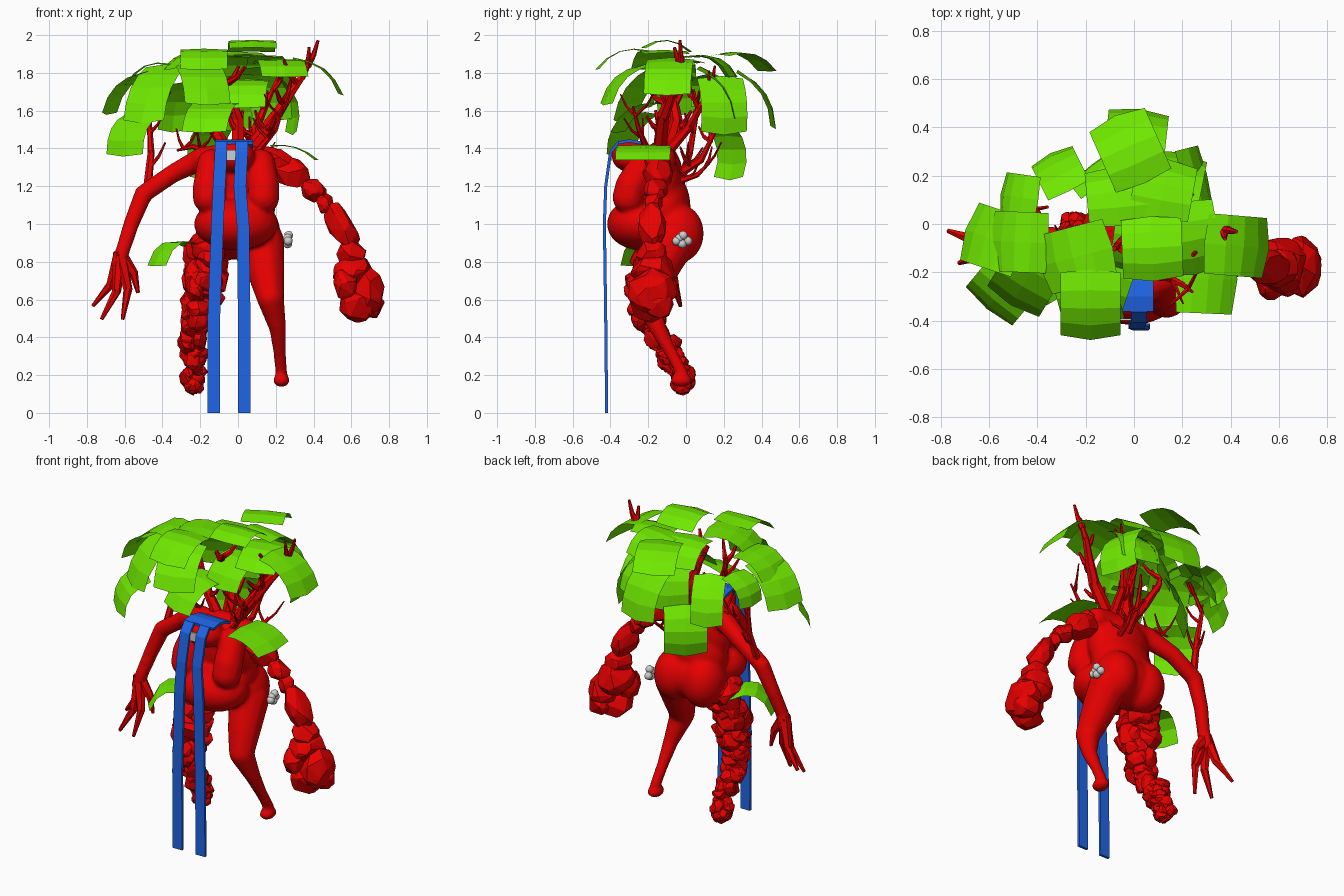
import bpy, bmesh, math, random
from mathutils import Vector, Matrix

random.seed(4)
cube = bpy.data.objects.get("Cube")
if cube:
    bpy.data.objects.remove(cube)


def material(name, *rgb):
    mat = bpy.data.materials.new(name)
    mat.use_nodes = True
    mat.diffuse_color = (*rgb, 1)
    mat.node_tree.nodes["Principled BSDF"].inputs["Base Color"].default_value = (*rgb, 1)
    return mat


RED = material("red", .8, 0, 0)
GREEN = material("leaf green", .16, .8, 0)
BLUE = material("ribbon blue", .014, .13, .8)
GREY = material("silver grey", .62, .62, .62)


def finish(name, bm, mat, smooth=False):
    mesh = bpy.data.meshes.new(name)
    bm.to_mesh(mesh)
    bm.free()
    mesh.materials.append(mat)
    for poly in mesh.polygons:
        poly.use_smooth = smooth
    obj = bpy.data.objects.new(name, mesh)
    bpy.context.collection.objects.link(obj)
    return obj


def ellipsoid(bm, center, radii, detail=3):
    matrix = Matrix.Translation(center) @ Matrix.Diagonal((*radii, 1))
    bmesh.ops.create_icosphere(bm, subdivisions=detail, radius=1, matrix=matrix)


def along(points, steps):
    """Interpolate between path points of position and radius."""
    for a, b in zip(points, points[1:]):
        for i in range(steps):
            yield Vector(a).lerp(Vector(b), i / steps)
    yield Vector(points[-1])


def limb(bm, points):
    for p in along(points, 10):
        ellipsoid(bm, p[:3], [p[3]] * 3, 2)


def rock(bm, center, radii, tilt=0):
    """A faceted stone: the hull of random points on an ellipsoid."""
    turn = Matrix.Rotation(tilt, 3, 'Y')
    verts = []
    for _ in range(32):
        d = Vector([random.gauss(0, 1) for _ in range(3)]).normalized()
        verts.append(bm.verts.new(Vector(center) + turn @ Vector([a * r * 1.1 for a, r in zip(d, radii)])))
    hull = bmesh.ops.convex_hull(bm, input=verts)
    inside = {g for g in hull["geom_interior"] if isinstance(g, bmesh.types.BMVert)}
    bmesh.ops.delete(bm, geom=list(inside), context='VERTS')


def twig(bm, points, r0, r1):
    """Tapered six-sided branch."""
    n = len(points) - 1
    for i in range(n):
        a, b = Vector(points[i]), Vector(points[i + 1])
        d = b - a
        matrix = Matrix.Translation((a + b) / 2) @ d.to_track_quat('Z', 'Y').to_matrix().to_4x4()
        bmesh.ops.create_cone(bm, cap_ends=True, segments=6, depth=d.length + r1, matrix=matrix,
                              radius1=r0 + (r1 - r0) * i / n, radius2=r0 + (r1 - r0) * (i + 1) / n)


def branch(bm, points, r):
    """A twig with random forks."""
    twig(bm, points, r, r * .3)
    for a, b in zip(points[:-1], points[1:]):
        start = Vector(a).lerp(Vector(b), .6)
        for _ in range(2):
            side = Vector((random.uniform(-.1, .1), random.uniform(-.1, .1), random.uniform(.04, .1)))
            twig(bm, [start, start + side * .6, start + side + Vector((0, 0, .03))], r * .5, r * .2)


def leaf(name, data, width=.25, sag=.05):
    """Bent sheet from base to tip with slightly pointed ends."""
    base, tip = Vector(data[:3]), Vector(data[3:])
    run = tip - base
    side = run.cross(Vector((0, 0, 1))).normalized()
    lift = side.cross(run).normalized()
    bm = bmesh.new()
    rows = []
    for i in range(5):
        t = i / 4
        mid = base + run * t + lift * sag * 4 * t * (1 - t)
        rows.append([bm.verts.new(mid + side * s * width / 2
                                  + (lift * .004 + run * .12 * (t - .4)) * (1 - abs(s)))
                     for s in (-1, 0, 1)])
    for a, b in zip(rows, rows[1:]):
        for j in range(2):
            bm.faces.new((a[j], b[j], b[j + 1], a[j + 1]))
    finish(name, bm, GREEN)


def ribbon(name, points, width):
    bm = bmesh.new()
    rows = [[bm.verts.new((x + s * width / 2, y, z)) for s in (-1, 1)] for x, y, z in points]
    for a, b in zip(rows, rows[1:]):
        bm.faces.new((a[0], b[0], b[1], a[1]))
    solid = finish(name, bm, BLUE).modifiers.new("thickness", 'SOLIDIFY')
    solid.thickness = .016
    solid.offset = 0


# Soft body: torso, head, one leg and one arm fused into a single skin
bm = bmesh.new()
ellipsoid(bm, (0, -.14, 1.22), (.21, .13, .22))
ellipsoid(bm, (0, -.11, 1.09), (.2, .135, .2))
ellipsoid(bm, (-.01, -.24, 1), (.225, .18, .14))
ellipsoid(bm, (0, -.08, .96), (.22, .155, .15))
ellipsoid(bm, (-.02, -.3, 1.36), (.11, .095, .085))
for side, x in ((-1, -.155), (1, .135)):
    limb(bm, [(x * .9, -.22, 1.32, .08), (x, -.29, 1.2, .088), (x, -.305, 1.14, .088)])
    ellipsoid(bm, (side * .1, -.045, .95), (.125, .14, .16))
    limb(bm, [(0, -.13, 1.36, .08), (side * .18, -.12, 1.34, .07)])
limb(bm, [(.13, -.07, .9, .12), (.15, -.15, .74, .1), (.172, -.21, .61, .075),
          (.21, -.15, .45, .047), (.22, -.08, .32, .035), (.23, -.02, .21, .034)])
ellipsoid(bm, (.23, -.025, .172), (.045, .06, .036))
limb(bm, [(-.18, -.11, 1.35, .065), (-.34, -.06, 1.27, .052), (-.5, -.05, 1.16, .05),
          (-.565, -.07, 1, .044), (-.61, -.1, .86, .04), (-.63, -.1, .79, .045)])
body = finish("body", bm, RED, True)
skin = body.modifiers.new("skin", 'REMESH')
skin.mode = 'VOXEL'
skin.voxel_size = .012
skin.use_smooth_shade = True
soften = body.modifiers.new("soften", 'SMOOTH')
soften.iterations = 9

# Clawed fingers of the slender arm
bm = bmesh.new()
for tip in ((-.765, -.03, .57), (-.72, -.16, .5), (-.61, -.18, .5), (-.53, -.1, .64)):
    tip = Vector(tip)
    palm = Vector((-.625, -.1, .84))
    twig(bm, [palm, palm.lerp(tip, .55) + (tip - palm).cross(Vector((0, 1, 0))) * .1, tip], .038, .01)
finish("claw_fingers", bm, RED)

# Stone arm
bm = bmesh.new()
for center, radii, tilt in (
        ((.22, -.15, 1.33), (.08, .07, .06), .4),
        ((.27, -.15, 1.27), (.11, .075, .08), .5), ((.4, -.16, 1.18), (.07, .06, .058), .6),
        ((.46, -.17, 1.11), (.045, .045, .055), 0), ((.55, -.18, .99), (.07, .07, .13), -.5),
        ((.6, -.18, .84), (.075, .08, .07), 0), ((.61, -.17, .74), (.1, .11, .1), 0),
        ((.69, -.18, .64), (.08, .12, .12), 0), ((.63, -.2, .57), (.09, .1, .085), 0),
        ((.7, -.14, .57), (.07, .08, .07), 0), ((.57, -.24, .68), (.06, .07, .09), 0)):
    rock(bm, center, radii, tilt)
finish("stone_arm", bm, RED)

# Stone leg built of many small rubble pieces
bm = bmesh.new()
for p in along([(-.15, -.13, .9, .125), (-.185, -.21, .7, .11), (-.22, -.2, .52, .085),
                (-.235, -.11, .34, .07), (-.235, -.02, .18, .062), (-.24, -.01, .15, .055)], 5):
    for _ in range(4):
        shift = Vector([random.uniform(-.5, .5) * p[3] for _ in range(3)])
        rock(bm, p.to_3d() + shift, [p[3] * random.uniform(.45, .8) for _ in range(3)])
finish("stone_leg", bm, RED)

# Branches growing from the neck, back and slender arm
bm = bmesh.new()
for points, r in (
        (((.06, -.14, 1.38), (.2, -.12, 1.57), (.27, -.08, 1.68), (.34, -.03, 1.78), (.39, -.02, 1.88)), .04),
        (((-.06, -.12, 1.4), (-.17, -.1, 1.56), (-.23, -.06, 1.68), (-.25, -.05, 1.78)), .034),
        (((0, -.1, 1.38), (0, -.05, 1.55), (-.04, -.07, 1.68), (-.08, -.1, 1.78)), .042),
        (((.08, -.1, 1.38), (.1, .02, 1.52), (.16, .1, 1.66), (.2, .14, 1.74)), .03),
        (((.02, -.05, 1.26), (.05, .08, 1.34), (.08, .16, 1.5)), .028),
        (((.08, -.06, 1.22), (.1, .06, 1.26), (.12, .13, 1.33)), .02),
        (((-.48, -.04, 1.18), (-.46, .02, 1.38), (-.47, .05, 1.55), (-.36, .07, 1.7)), .024),
        (((.1, -.2, 1.38), (.2, -.25, 1.5), (.24, -.28, 1.62)), .02),
        (((-.14, -.12, 1.38), (-.24, -.1, 1.41), (-.32, -.08, 1.39)), .02)):
    branch(bm, points, r)
finish("branches", bm, RED)

# Canopy leaves: base then tip
front_leaves = (
    (.07, .02, 1.91, .08, -.22, 1.93), (.2, .08, 1.85, .25, -.19, 1.78), (.3, -.08, 1.87, .54, -.1, 1.69),
    (-.18, -.2, 1.91, -.18, -.46, 1.82), (-.1, -.1, 1.9, -.37, -.17, 1.82), (-.38, -.12, 1.83, -.5, -.32, 1.55),
    (-.47, -.1, 1.8, -.68, -.03, 1.59), (-.5, -.22, 1.58, -.6, -.34, 1.37), (-.36, -.08, 1.84, -.58, -.07, 1.74),
    (-.1, -.12, 1.64, -.18, -.36, 1.49), (.05, .02, 1.76, .02, -.2, 1.62), (-.22, -.2, 1.84, -.16, -.42, 1.64))
back_leaves = (
    (.04, .18, 1.89, -.07, .43, 1.81), (0, .28, 1.8, .02, .46, 1.52), (.14, .08, 1.82, .18, .28, 1.56),
    (.2, .18, 1.77, .28, .2, 1.49), (-.12, .18, 1.52, -.155, .225, 1.25),
    (.1, .03, 1.88, .14, .25, 1.78), (-.06, 0, 1.88, -.08, .22, 1.78), (.04, .12, 1.78, -.03, .23, 1.51))
small_leaves = ((-.4, .1, 1.77, -.54, .12, 1.62), (-.27, .14, 1.74, -.34, .28, 1.5))
for label, group, width in (("front_leaf", front_leaves, .25), ("back_leaf", back_leaves, .25),
                            ("small_leaf", small_leaves, .19)):
    for i, data in enumerate(group):
        leaf(f"{label}_{i + 1}", data, width)
leaf("shoulder_leaf", (.18, -.22, 1.41, .41, -.23, 1.34), .29, .03)
leaf("hip_leaf", (-.22, -.14, .87, -.43, -.26, .78), .2, .08)

# Head cloth and two long hanging ribbons
ribbon("head_cloth", [(-.02, -.19, 1.41), (-.02, -.24, 1.43), (-.02, -.3, 1.44), (-.02, -.36, 1.43)], .2)
for name, top, low in (("right_ribbon", -.09, -.128), ("left_ribbon", .02, .033)):
    ribbon(name, [(top, -.3, 1.44), (top, -.36, 1.43), (top, -.4, 1.38), (top - .01, -.425, 1.2),
                  ((top + low) / 2, -.432, 1), (low, -.425, .5), (low, -.42, 0)], .066)

# Mouth plate and cluster of beads on the hip
bm = bmesh.new()
bmesh.ops.create_cube(bm, size=1, matrix=Matrix.Translation((-.035, -.395, 1.365)) @ Matrix.Diagonal((.065, .009, .055, 1)))
finish("mouth_plate", bm, GREY)
bm = bmesh.new()
for y, z in ((-.015, .94), (-.05, .91), (-.02, .895), (.01, .91), (-.035, .925)):
    ellipsoid(bm, (.25 + random.uniform(0, .02), y, z), [.024] * 3, 2)
finish("hip_beads", bm, GREY, True)
